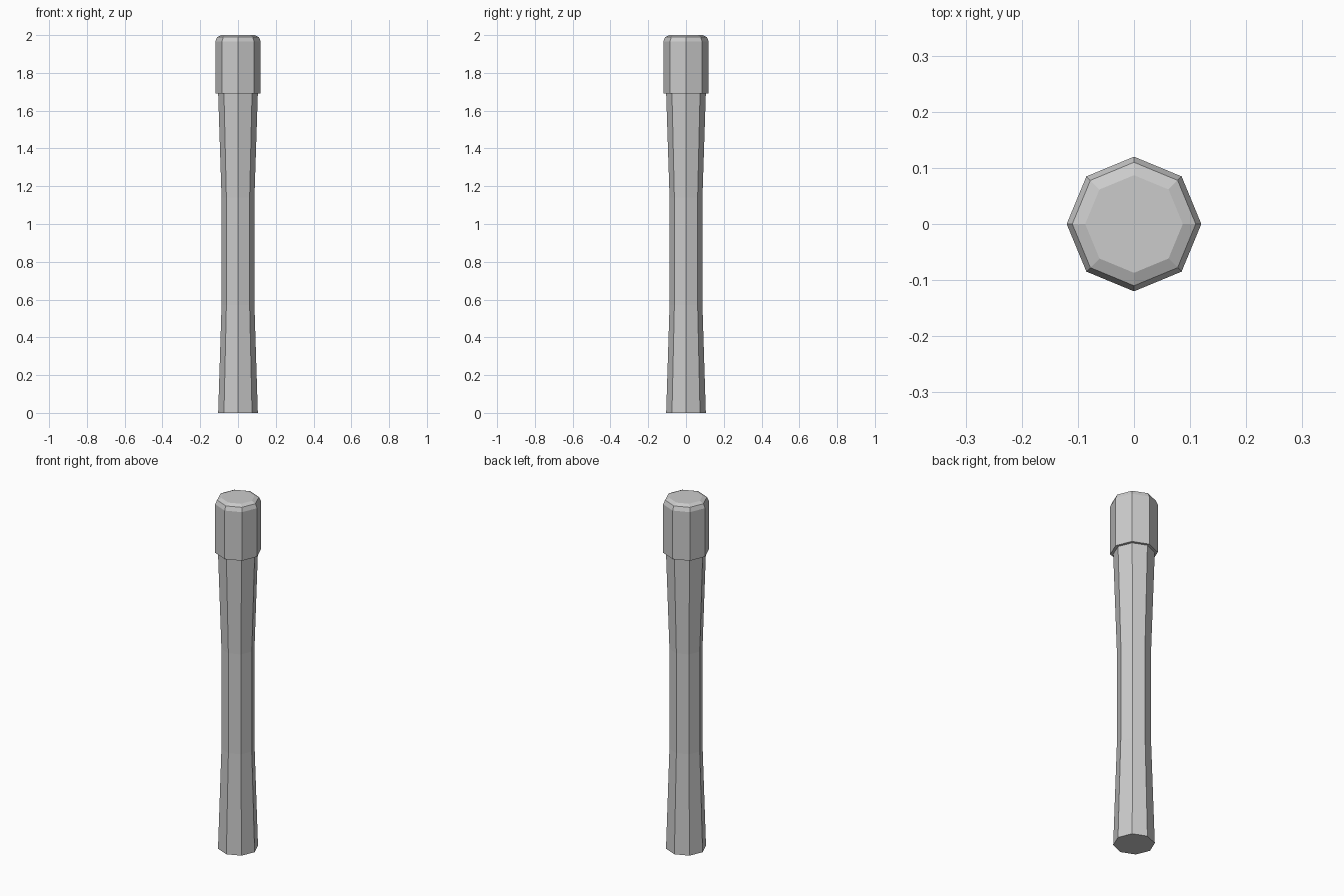
import bpy, bmesh, math

if "Cube" in bpy.data.objects:
    bpy.data.objects.remove(bpy.data.objects["Cube"])

SIDES = 8

def lathe(name, profile):
    """Closed flat-faced octagonal solid from (radius, height) rings."""
    bm = bmesh.new()
    rings = []
    for r, z in profile:
        rings.append([bm.verts.new((r * math.cos(2 * math.pi * i / SIDES),
                                    r * math.sin(2 * math.pi * i / SIDES), z))
                      for i in range(SIDES)])
    for low, high in zip(rings, rings[1:]):
        for i in range(SIDES):
            j = (i + 1) % SIDES
            bm.faces.new((low[i], low[j], high[j], high[i]))
    bm.faces.new(rings[0][::-1])
    bm.faces.new(rings[-1])
    mesh = bpy.data.meshes.new(name)
    bm.to_mesh(mesh)
    bm.free()
    obj = bpy.data.objects.new(name, mesh)
    bpy.context.collection.objects.link(obj)
    return obj

# Waisted shaft and wider cap with a two-step rounded rim, as one stepped solid
lathe("handle", [(0.105, 0), (0.087, 0.57), (0.087, 1.14), (0.105, 1.69),
                 (0.12, 1.69), (0.12, 1.967), (0.11, 1.99), (0.087, 2.0)])
